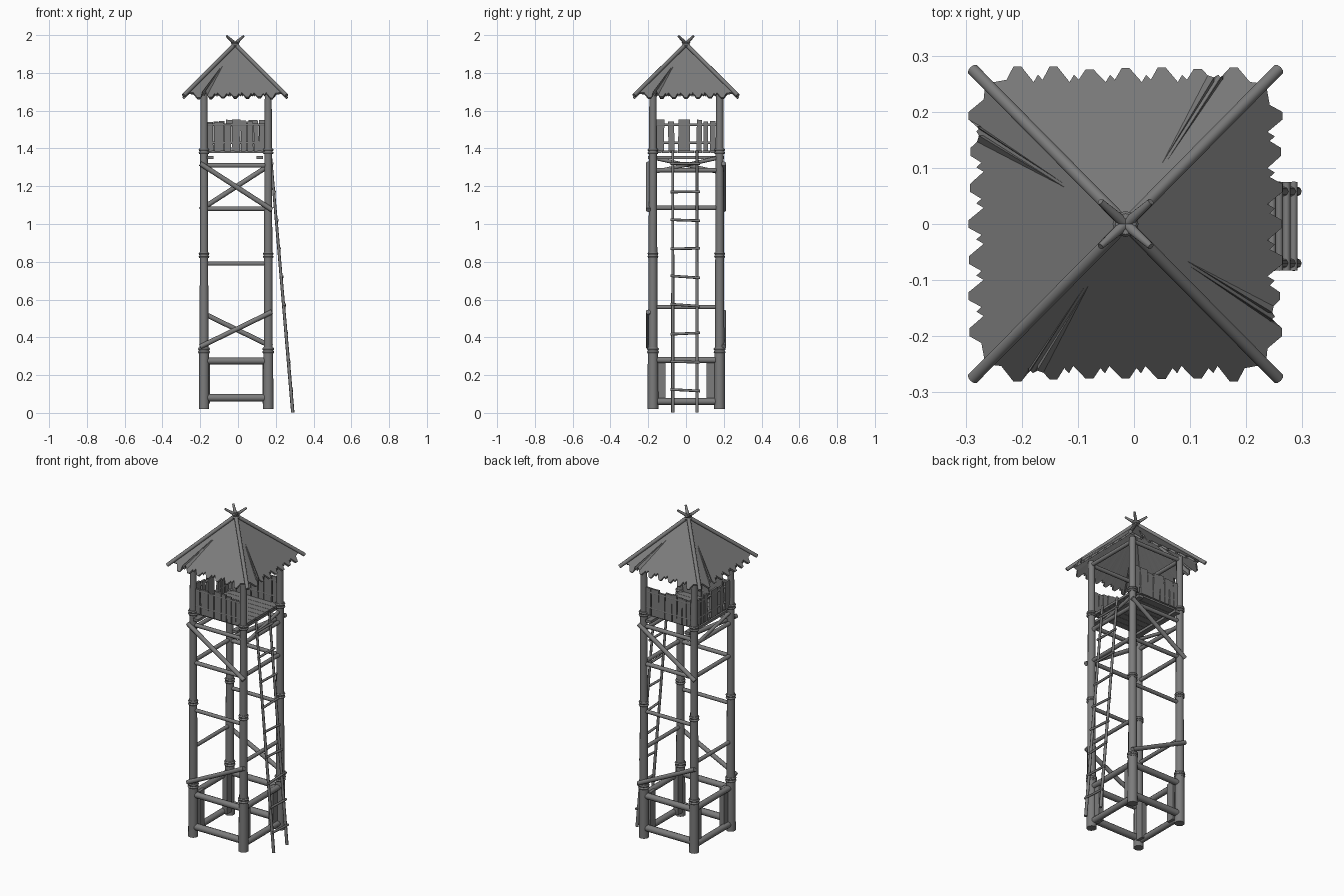
import bpy, bmesh, math, random
from mathutils import Vector

random.seed(4)
cube = bpy.data.objects.get("Cube")
if cube:
    bpy.data.objects.remove(cube, do_unlink=True)

wood = bpy.data.materials.new("weathered grey wood")
wood.use_nodes = True
wood.diffuse_color = (0.2, 0.2, 0.2, 1)
wood.node_tree.nodes["Principled BSDF"].inputs["Base Color"].default_value = (0.2, 0.2, 0.2, 1)

CX = -0.01            # tower axis
LEFT, RIGHT = -0.18, 0.16
FRONT, BACK = -0.175, 0.178


def finish(obj, smooth=False):
    obj.data.materials.append(wood)
    if smooth:
        bpy.ops.object.select_all(action="DESELECT")
        obj.select_set(True)
        bpy.context.view_layer.objects.active = obj
        bpy.ops.object.shade_smooth_by_angle(angle=math.radians(50))
    return obj


def mesh_object(name, bm):
    mesh = bpy.data.meshes.new(name)
    bmesh.ops.recalc_face_normals(bm, faces=bm.faces)
    bm.to_mesh(mesh)
    bm.free()
    obj = bpy.data.objects.new(name, mesh)
    bpy.context.collection.objects.link(obj)
    return obj


def pole(name, a, b, r, r_end=None, sides=10):
    """Round log between two points."""
    a, b = Vector(a), Vector(b)
    bm = bmesh.new()
    bmesh.ops.create_cone(bm, cap_ends=True, segments=sides, radius1=r,
                          radius2=r if r_end is None else r_end, depth=(b - a).length)
    obj = mesh_object(name, bm)
    obj.location = (a + b) / 2
    obj.rotation_euler = (b - a).to_track_quat("Z", "Y").to_euler()
    return finish(obj, True)


def box(name, centre, size, rot=(0, 0, 0)):
    bm = bmesh.new()
    bmesh.ops.create_cube(bm, size=1)
    bmesh.ops.scale(bm, vec=size, verts=bm.verts)
    obj = mesh_object(name, bm)
    obj.location = centre
    obj.rotation_euler = rot
    return finish(obj)


def binding(name, x, y, z, r, minor=0.008):
    """Rope lashing: two stacked rings."""
    for dz in (-0.008, 0.008):
        bpy.ops.mesh.primitive_torus_add(location=(x, y, z + dz), major_radius=r, minor_radius=minor,
                                         major_segments=12, minor_segments=6)
        bpy.context.object.name = name
        finish(bpy.context.object, True)


# Corner posts in three spliced lengths, lashed at each joint
for x in (LEFT, RIGHT):
    for y in (FRONT, BACK):
        pole("lower_post", (x, y, 0.02), (x, y, 0.34), 0.029, 0.027)
        pole("middle_post", (x, y, 0.32), (x, y, 0.85), 0.025, 0.023)
        pole("upper_post", (x, y, 0.82), (x, y, 1.39), 0.023, 0.021)
        pole("roof_post", (x, y, 1.37), (x, y, 1.72), 0.021, 0.019)
        for z, r in ((0.33, 0.024), (0.835, 0.021), (1.385, 0.021)):
            binding("post_lashing", x, y, z, r)
        # Support planks beside the feet
        side = 1 if y > 0 else -1
        box("foot_plank", (x + (0.015 if x < 0 else -0.015), side * 0.132, 0.17),
            (0.032, 0.048, 0.24))

# Cross rails on the front and back
for y in (FRONT, BACK):
    for z, r in ((0.08, 0.02), (0.275, 0.018), (0.79, 0.011), (1.08, 0.012), (1.31, 0.012)):
        pole("cross_rail", (LEFT, y, z), (RIGHT, y, z), r)
    # Diagonal braces lashed outside the posts, mirrored front to back
    s = -1 if y < 0 else 1
    for z_a, z_b in ((1.32, 1.075), (0.35, 0.535)):
        pole("diagonal_brace", (CX + s * 0.19, s * 0.2, z_a), (CX - s * 0.19, s * 0.2, z_b), 0.013)
    pole("eave_beam", (LEFT, y, 1.7), (RIGHT, y, 1.7), 0.012)

# Cross rails on the two sides
for x in (LEFT, RIGHT):
    for z, r in ((0.06, 0.018), (0.28, 0.017), (0.56, 0.011), (1.085, 0.012), (1.285, 0.012)):
        pole("side_rail", (x, FRONT, z), (x, BACK, z), r)
    pole("eave_beam", (x, FRONT, 1.7), (x, BACK, 1.7), 0.012)
    s = 1 if x > 0 else -1
    pole("floor_strut", (x, -s * 0.17, 1.275), (x, s * 0.17, 1.35), 0.01)

# Platform of boards on two joists
for x in (-0.148, 0.115):
    box("floor_joist", (x, 0, 1.353), (0.034, 0.4, 0.016))
count = 8
for i in range(count):
    y = -0.15 + 0.3 * i / (count - 1)
    box("floor_board", (CX, y, 1.383), (0.33, 0.041, 0.014))


# Railing planks on three sides; the ladder side stays open
def railing(place, angle, half, planks):
    for offset, width in planks:
        x, y = place(offset)
        height = 0.155 + random.uniform(-0.012, 0.015)
        tilt = random.uniform(-0.03, 0.03)
        box("railing_plank", (x, y, 1.385 + height / 2), (width, 0.012, height),
            (0, tilt, angle))
    for z in (1.43, 1.525):
        pole("railing_bar", (*place(-half), z), (*place(half), z), 0.007, sides=8)


close_planks = ((-0.137, 0.03), (-0.09, 0.05), (-0.045, 0.035), (0, 0.044),
                (0.04, 0.03), (0.075, 0.03), (0.107, 0.026), (0.14, 0.034))
loose_planks = ((-0.137, 0.042), (-0.078, 0.032), (-0.01, 0.062), (0.07, 0.028),
                (0.105, 0.024), (0.142, 0.03))
railing(lambda t: (CX + t, FRONT), 0, 0.17, close_planks)
railing(lambda t: (CX - t, BACK), math.pi, 0.17, close_planks)
railing(lambda t: (LEFT, t), math.pi / 2, 0.175, loose_planks)

# Ladder leaning on the open side
def ladder_x(z):
    return 0.29 - 0.086 * z


for y in (-0.07, 0.058):
    pole("ladder_rail", (ladder_x(0), y, 0.002), (ladder_x(1.39), y, 1.39), 0.009, 0.007, 8)
for i in range(9):
    z = 0.12 + 0.15 * i
    skew = random.uniform(-0.006, 0.006)
    pole("ladder_rung", (ladder_x(z) + 0.005, -0.083, z - skew),
         (ladder_x(z) + 0.005, 0.075, z + skew), 0.007, sides=8)

# Thatched roof: four panels with ragged lower edges
RX, APEX = -0.015, 1.945
bm = bmesh.new()
for k in range(4):
    angle = k * math.pi / 2
    c, s = math.cos(angle), math.sin(angle)

    def point(out, along):
        return bm.verts.new((RX + c * out - s * along, s * out + c * along, APEX - 0.985 * out))

    edge = [point(0.25, -0.25)]
    teeth = 7
    step = 0.45 / teeth
    for i in range(teeth):
        mid = -0.225 + (i + 0.5) * step
        tip = 0.281 - random.uniform(0, 0.006)
        edge += [point(0.253, mid - step * 0.45), point(tip, mid - 0.007),
                 point(tip, mid + 0.007), point(0.257, mid + step * 0.3)]
        if i < teeth - 1:
            edge.append(point(0.266, mid + step * 0.43))
    edge.append(point(0.25, 0.25))
    top = point(0, 0)
    for a, b in zip(edge, edge[1:]):
        bm.faces.new((top, a, b))
bmesh.ops.remove_doubles(bm, verts=bm.verts, dist=0.0005)
roof = mesh_object("thatched_roof", bm)
thick = roof.modifiers.new("thickness", "SOLIDIFY")
thick.thickness = 0.012
thick.offset = -1
finish(roof)

# Ridge poles crossing at the peak, with a lashing
for sx in (-1, 1):
    for sy in (-1, 1):
        pole("ridge_pole", (RX + sx * 0.272, sy * 0.275, 1.68), (RX, 0, 1.952), 0.011)
        pole("crossed_tip", (RX - sx * 0.005, -sy * 0.005, 1.95),
             (RX + sx * 0.045, sy * 0.04, 1.995), 0.011, 0.006)
binding("peak_lashing", RX, 0, 1.952, 0.014, 0.009)
